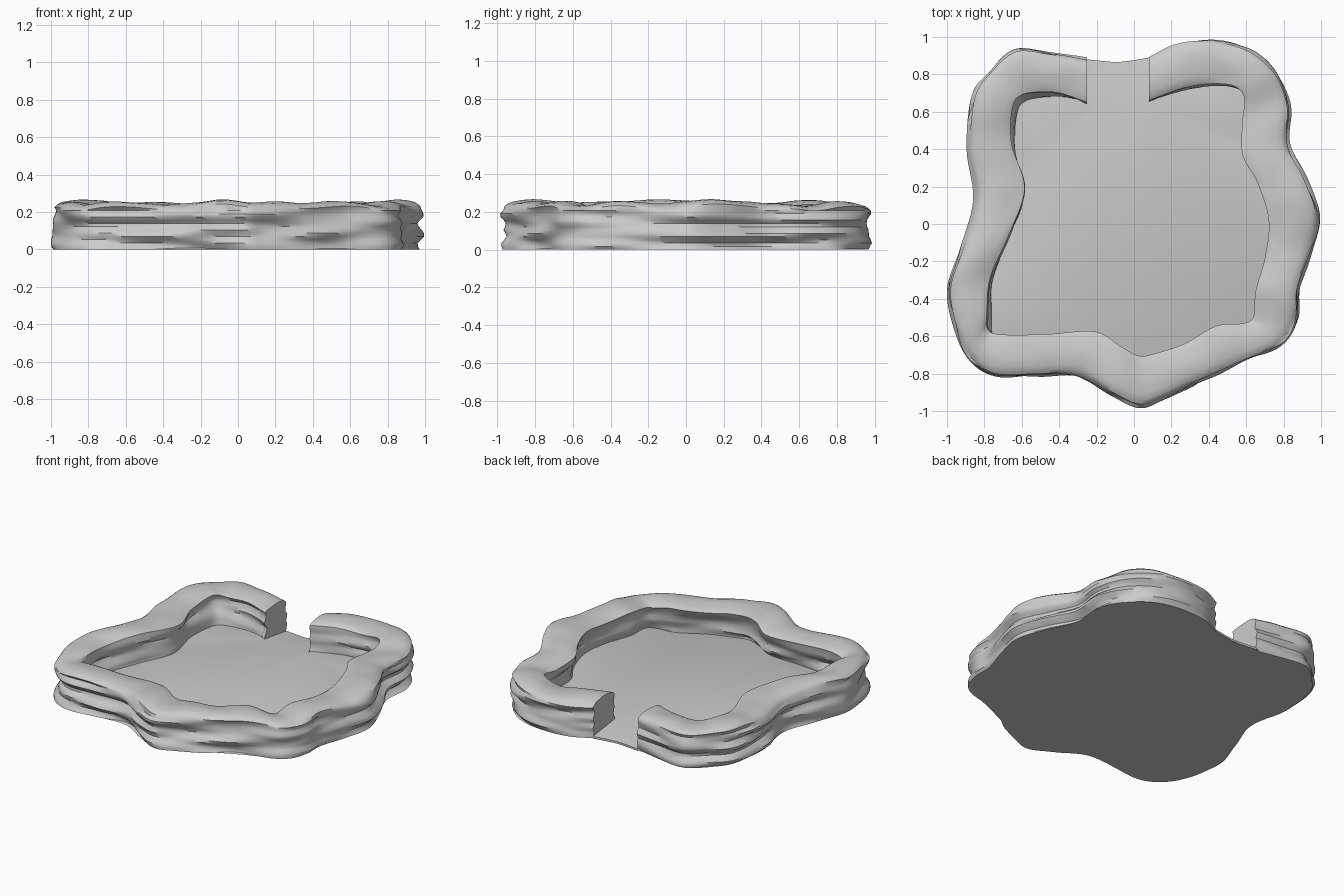
import bpy, bmesh
from mathutils import Vector, noise

if "Cube" in bpy.data.objects:
    bpy.data.objects.remove(bpy.data.objects["Cube"])

# Wall plan: outer x, y, inner x, y, clockwise from the right side of the gap
PLAN = [
    (.08, .90, .08, .66), (.24, .97, .26, .725), (.43, .99, .42, .75), (.62, .94, .54, .735),
    (.77, .81, .59, .67), (.84, .63, .58, .55), (.835, .43, .58, .37), (.93, .24, .66, .22),
    (.995, .04, .72, .02), (.95, -.16, .70, -.18), (.89, -.35, .65, -.36), (.88, -.50, .64, -.49),
    (.79, -.65, .59, -.53), (.56, -.76, .44, -.545), (.38, -.84, .27, -.64), (.16, -.94, .12, -.69),
    (.03, -.985, .03, -.705), (-.12, -.92, -.07, -.655), (-.30, -.82, -.21, -.575),
    (-.52, -.82, -.48, -.59), (-.74, -.82, -.72, -.59), (-.88, -.73, -.78, -.56),
    (-.96, -.57, -.785, -.48), (-1.0, -.35, -.77, -.29), (-.93, -.13, -.67, -.06),
    (-.86, .13, -.585, .19), (-.895, .40, -.655, .43), (-.87, .68, -.65, .62),
    (-.78, .82, -.61, .685), (-.64, .94, -.52, .705), (-.45, .925, -.40, .70), (-.25, .89, -.25, .65)]
FLOOR_Z = .05


def spline(pts, steps):
    """Catmull-Rom through points of any dimension, open ended."""
    pts = [Vector(p) for p in pts]
    ext = [2 * pts[0] - pts[1]] + pts + [2 * pts[-1] - pts[-2]]
    out = []
    for i in range(len(pts) - 1):
        a, b, c, d = ext[i:i + 4]
        for s in range(steps):
            t = s / steps
            out.append(.5 * (2 * b + (c - a) * t + (2 * a - 5 * b + 4 * c - d) * t * t
                             + (3 * b - a - 3 * c + d) * t ** 3))
    return out + [pts[-1]]


def finish(name, bm):
    bmesh.ops.recalc_face_normals(bm, faces=bm.faces)
    me = bpy.data.meshes.new(name)
    bm.to_mesh(me)
    bm.free()
    ob = bpy.data.objects.new(name, me)
    bpy.context.collection.objects.link(ob)
    bpy.ops.object.select_all(action='DESELECT')
    ob.select_set(True)
    bpy.context.view_layer.objects.active = ob
    bpy.ops.object.shade_smooth_by_angle(angle=.7)
    return ob


def strata(p, z, seed):
    """Layered rock relief: long along the wall, short in height."""
    n = noise.noise(Vector((p.x * 2.2 + seed, p.y * 2.2, z * 19)))
    return max(0, .018 + .045 * n)


def section(st):
    """One cross-section: up the outer face, over the top, down the inner face."""
    o, i = Vector((st[0], st[1], 0)), Vector((st[2], st[3], 0))
    d = (i - o).normalized()
    w = (i - o).length
    top = .242 + .03 * noise.noise(Vector((o.x * 3.1, o.y * 3.1, 4.2)))
    lean = Vector((.03 if abs(o.x) > .3 or o.y < 0 else 0, -.035, 0))
    rows = []
    for k in range(13):
        z = .208 * k / 12
        rows.append(o + d * strata(o, z, 0) + Vector((0, 0, z)))
    for u, dz in ((.05, -.018), (.13, -.004), (.25, .003), (.42, .008), (.6, .006), (.78, 0), (.92, -.006)):
        q = o + d * (w * u + .008 * (1 - u))
        bump = .008 * noise.noise(Vector((q.x * 6, q.y * 6, 9)))
        rows.append(q + Vector((0, 0, top + dz + bump)))
    for k in range(10):
        t = k / 9
        z = (top - .015) * (1 - t) + .02 * t
        rows.append(i - d * strata(i, z, 7) * min(1, t * 4) + lean * t + Vector((0, 0, z)))
    return rows


stations = spline(PLAN, 7)

# Rock wall: loft of the cross-sections with closed ends
bm = bmesh.new()
rings = [[bm.verts.new(p) for p in section(s)] for s in stations]
for a, b in zip(rings, rings[1:]):
    for k in range(len(a)):
        j = (k + 1) % len(a)
        bm.faces.new((a[k], a[j], b[j], b[k]))
bm.faces.new(rings[0])
bm.faces.new(rings[-1])
finish("rock_wall", bm)

# Floor slab: flat base, raised floor, and a ramp sloping out through the gap
bm = bmesh.new()
gap = spline([(-.25, .88), (-.17, .872), (-.09, .866), (0, .876), (.08, .89)], 3)
outer = [Vector((s[0], s[1])).lerp(Vector((s[2], s[3])), .1) for s in stations[1:-1]]
mid = [Vector((s[0], s[1])).lerp(Vector((s[2], s[3])), .6) for s in stations[1:-1]]
crease = [Vector((p.x, .62)) for p in gap]


def loop(pts, z):
    return [bm.verts.new((p.x, p.y, z)) for p in pts]


low_wall, low_gap = loop(outer, 0), loop(gap, 0)
high_wall, high_crease = loop(mid, FLOOR_Z), loop(crease, FLOOR_Z)
ramp_edge = loop(gap, .014)
bm.faces.new(low_wall + low_gap)
bm.faces.new(high_wall + high_crease)
low, high = low_wall + low_gap, high_wall + ramp_edge
for k in range(len(low)):
    j = (k + 1) % len(low)
    bm.faces.new((low[k], low[j], high[j], high[k]))
for k in range(len(gap) - 1):
    bm.faces.new((ramp_edge[k], ramp_edge[k + 1], high_crease[k + 1], high_crease[k]))
bm.faces.new((high_wall[-1], ramp_edge[0], high_crease[0]))
bm.faces.new((high_wall[0], high_crease[-1], ramp_edge[-1]))
bmesh.ops.triangulate(bm, faces=[f for f in bm.faces if len(f.verts) > 4])
finish("floor_slab", bm)
